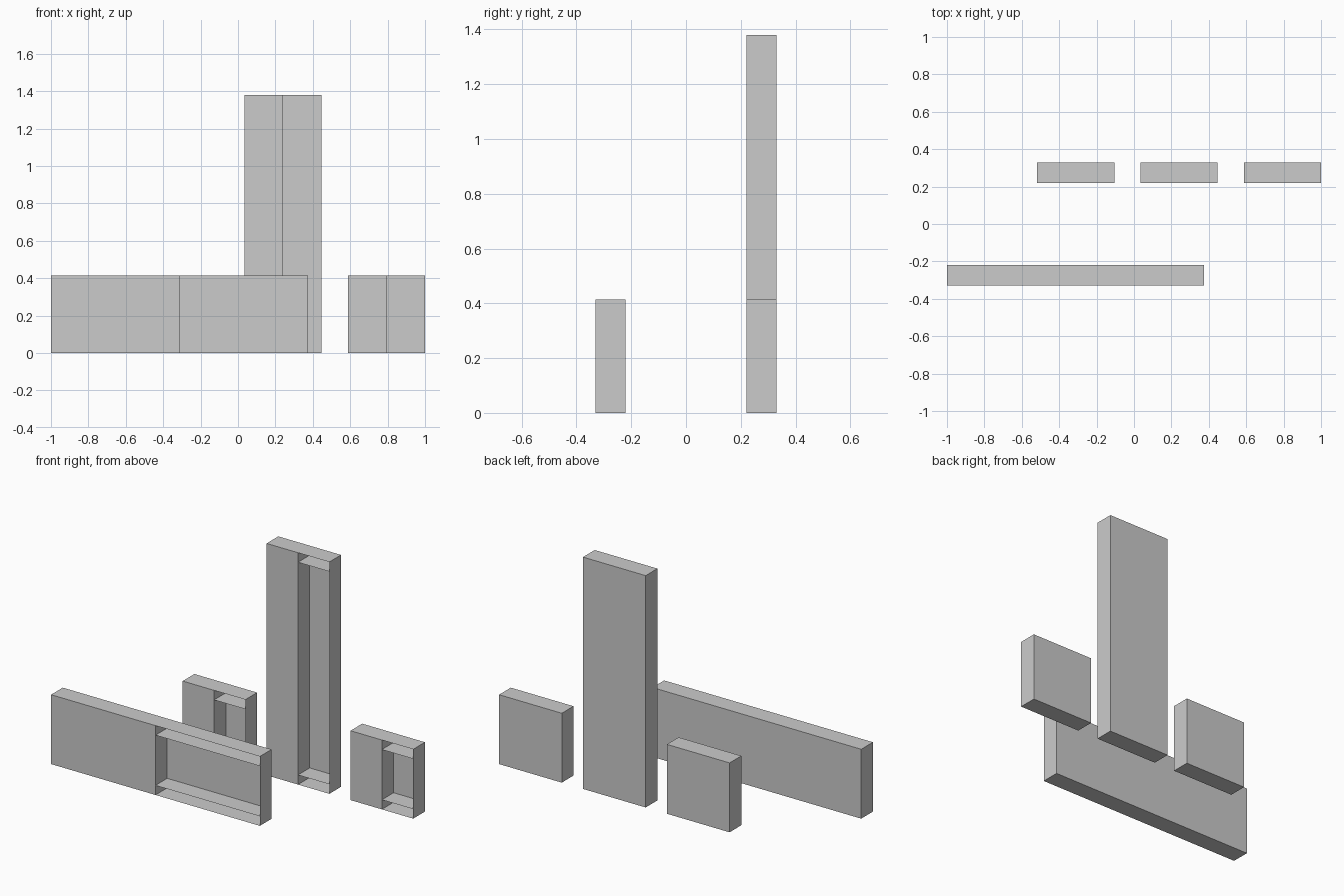
import bpy, bmesh

if "Cube" in bpy.data.objects:
    bpy.data.objects.remove(bpy.data.objects["Cube"])

DEPTH = 0.11      # cabinet depth
SHELF = 0.057     # shelf distance from floor and lid


def cabinet(name, x0, width, y0, height):
    """Thin-sheet cabinet: closed left half, open right half with two shelves."""
    x1, xm, y1 = x0 + width, x0 + width / 2, y0 + DEPTH
    bm = bmesh.new()

    def quad(*pts):
        bm.faces.new([bm.verts.new(p) for p in pts])

    def level(z, xa, xb):
        quad((xa, y0, z), (xb, y0, z), (xb, y1, z), (xa, y1, z))

    def upright(x):
        quad((x, y0, 0), (x, y1, 0), (x, y1, height), (x, y0, height))

    def panel(y, xa, xb):
        quad((xa, y, 0), (xb, y, 0), (xb, y, height), (xa, y, height))

    # floor and lid
    for z in (0, height):
        level(z, x0, x1)
    # inner shelves of the open half
    for z in (SHELF, height - SHELF):
        level(z, xm, x1)
    # side walls and divider
    for x in (x0, xm, x1):
        upright(x)
    # front door on the left half, full back panel
    panel(y0, x0, xm)
    panel(y1, x0, x1)

    # weld shared corners
    bmesh.ops.remove_doubles(bm, verts=bm.verts, dist=1e-5)
    mesh = bpy.data.meshes.new(name)
    bm.to_mesh(mesh)
    bm.free()
    obj = bpy.data.objects.new(name, mesh)
    bpy.context.collection.objects.link(obj)
    return obj


# front row: one wide cabinet
cabinet("wide_cabinet", -1.0, 1.375, -0.33, 0.413)

# back row: small, tall, small
for name, x, h in (("left_small_cabinet", -0.518, 0.413),
                   ("tall_cabinet", 0.0345, 1.38),
                   ("right_small_cabinet", 0.587, 0.413)):
    cabinet(name, x, 0.413, 0.22, h)
